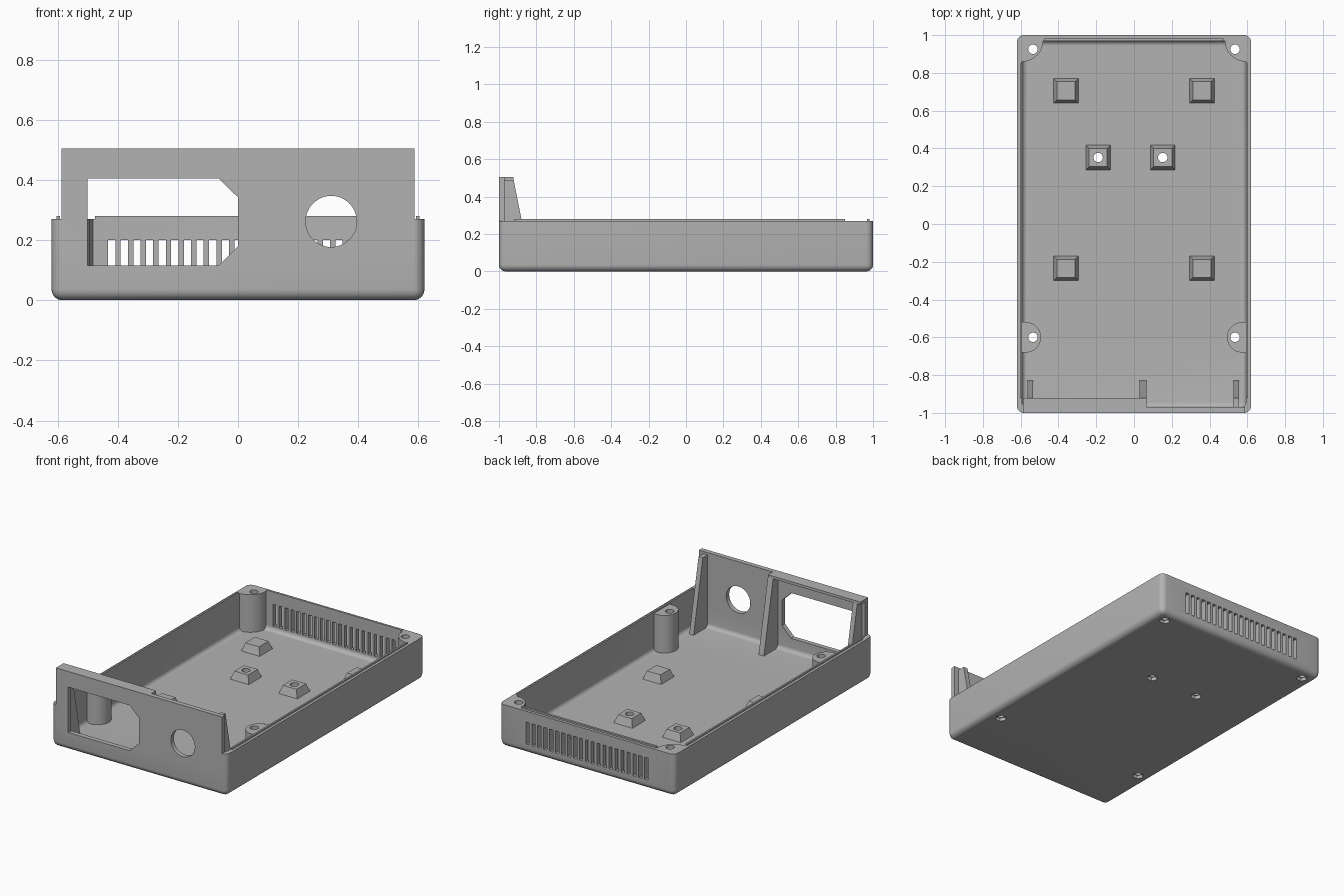
import bpy, bmesh, math
from mathutils import Vector

if "Cube" in bpy.data.objects:
    bpy.data.objects.remove(bpy.data.objects["Cube"])

grey = bpy.data.materials.new("light_grey_plastic")
grey.use_nodes = True
GREY = (0.45, 0.45, 0.45, 1)
grey.diffuse_color = GREY
grey.node_tree.nodes["Principled BSDF"].inputs["Base Color"].default_value = GREY

W, L, H = 0.62, 1.0, 0.27      # half width, half length, rim height
IW, IL, FLOOR = 0.592, 0.97, 0.03


def finish(name, bm):
    bmesh.ops.recalc_face_normals(bm, faces=bm.faces)
    me = bpy.data.meshes.new(name)
    bm.to_mesh(me)
    bm.free()
    me.materials.append(grey)
    ob = bpy.data.objects.new(name, me)
    bpy.context.collection.objects.link(ob)
    return ob


def box(name, lo, hi, round_r=0.0):
    """Box between two corners; round_r rounds all edges but the top ones."""
    bm = bmesh.new()
    bmesh.ops.create_cube(bm, size=1)
    for v in bm.verts:
        v.co = Vector(h if c > 0 else l for c, l, h in zip(v.co, lo, hi))
    if round_r:
        edges = [e for e in bm.edges if min(v.co.z for v in e.verts) < hi[2] - 1e-4]
        bmesh.ops.bevel(bm, geom=edges, offset=round_r, segments=6, profile=0.5,
                        affect='EDGES')
    return finish(name, bm)


def prism(name, pts, axis, lo, hi):
    """Extrude a 2D outline along an axis."""
    def place(p, d):
        co = list(p)
        co.insert(axis, d)
        return co
    bm = bmesh.new()
    f = bm.faces.new([bm.verts.new(place(p, lo)) for p in pts])
    ext = bmesh.ops.extrude_face_region(bm, geom=[f])
    for v in ext["geom"]:
        if isinstance(v, bmesh.types.BMVert):
            v.co[axis] = hi
    return finish(name, bm)


def arc(cx, cy, r, a0, a1, n):
    angles = [math.radians(a0 + (a1 - a0) * i / n) for i in range(n + 1)]
    return [(cx + r * math.cos(a), cy + r * math.sin(a)) for a in angles]


def circle(cx, cy, r, n=32):
    return arc(cx, cy, r, 0, 360, n)[:-1]


def combine(ob, others, op='DIFFERENCE'):
    """Apply booleans to the object."""
    for o in others:
        m = ob.modifiers.new("cut", 'BOOLEAN')
        m.operation, m.solver, m.object = op, 'EXACT', o
    dg = bpy.context.evaluated_depsgraph_get()
    me = bpy.data.meshes.new_from_object(ob.evaluated_get(dg))
    ob.modifiers.clear()
    ob.data = me


def discard(obs):
    for o in obs:
        bpy.data.objects.remove(o)


parts = []

# Tray with rounded bottom and corners
case = box("case_tray", (-W, -L, 0), (W, L, H), 0.036)
cavity = box("cavity_cutter", (-IW, -IL, FLOOR), (IW, IL, H + 0.1), 0.025)
combine(case, [cavity])

# Raised front panel, merged with the tray wall
panel = box("front_panel", (-0.587, -L, 0.15), (0.587, -IL, 0.505))
combine(case, [panel], 'UNION')
discard([cavity, panel])
parts.append(case)

# Front openings and rear vent slots
window = prism("window_cutter", [(-0.5, 0.115), (-0.065, 0.115), (0, 0.18), (0, 0.342),
                                 (-0.065, 0.405), (-0.5, 0.405)], 1, -1.1, -0.95)
port = prism("port_cutter", circle(0.31, 0.262, 0.085, 48), 1, -1.1, -0.95)
openings = [window, port]
for i in range(-10, 11):
    x = 0.042 * i
    openings.append(box("vent_cutter", (x - 0.012, 0.94, 0.06), (x + 0.012, 1.1, 0.2)))
combine(case, openings)
discard(openings)

# Screw bosses: quarter round at the back, half round near the front
for side, s in (("left", 1), ("right", -1)):
    corner = [(0.6, 0.98)] + arc(0.59, 0.968, 0.108, 180, 270, 16) + [(0.6, 0.86)]
    half = [(0.6, -0.52)] + arc(0.572, -0.6, 0.08, 90, 270, 24) + [(0.6, -0.68)]
    corner.insert(1, (0.482, 0.98))
    for end, pts in (("back", corner), ("front", half)):
        parts.append(prism(f"{end}_{side}_screw_boss", [(s * x, y) for x, y in pts],
                           2, FLOOR - 0.01, H))

# Tapered standoffs on the floor
places = [(s * 0.36, y) for s in (-1, 1) for y in (0.705, -0.235)]
places += [(-0.19, 0.352), (0.152, 0.352)]
for i, (x, y) in enumerate(places):
    st = box(f"standoff_{i + 1}", (x - 0.067, y - 0.067, FLOOR - 0.005),
             (x + 0.067, y + 0.067, 0.08))
    for v in st.data.vertices:
        if v.co.z > 0.05:
            v.co.x = x + (v.co.x - x) * 0.72
            v.co.y = y + (v.co.y - y) * 0.72
    parts.append(st)

# Screw holes with wider recesses underneath
holes = [(s * 0.535, y) for s in (-1, 1) for y in (0.925, -0.6)] + places[4:]
drills = []
for x, y in holes:
    drills.append(prism("hole_cutter", circle(x, y, 0.025, 24), 2, -0.1, 0.4))
    drills.append(prism("recess_cutter", circle(x, y, 0.034, 6), 2, -0.1, 0.022))
for ob in parts:
    if not ob.name.startswith("standoff") or ob.name[-1] in "56":
        combine(ob, drills if ob is case else drills[::2])
discard(drills)

# Tapered ribs behind the panel
for name, x0, x1 in (("right", -0.565, -0.535), ("middle", 0.03, 0.067),
                     ("left", 0.527, 0.557)):
    parts.append(prism(f"{name}_panel_rib", [(-0.975, 0.025), (-0.828, 0.025),
                                             (-0.922, 0.49), (-0.975, 0.49)], 0, x0, x1))
parts.append(box("panel_top_ledge", (-0.587, -0.975, 0.488), (0.067, -0.922, 0.505)))

# Thin locating lip along the rim
for side, s in (("left", 1), ("right", -1)):
    a, b = sorted((s * IW, s * 0.603))
    parts.append(box(f"{side}_rim_lip", (a, -0.92, H - 0.01), (b, 0.85, 0.28)))
parts.append(box("back_rim_lip", (-0.475, 0.968, H - 0.01), (0.475, 0.982, 0.28)))

# Smooth the rounded areas, keep corners crisp
bpy.ops.object.select_all(action='DESELECT')
for ob in parts:
    ob.select_set(True)
bpy.context.view_layer.objects.active = case
bpy.ops.object.shade_smooth_by_angle(angle=math.radians(30))
